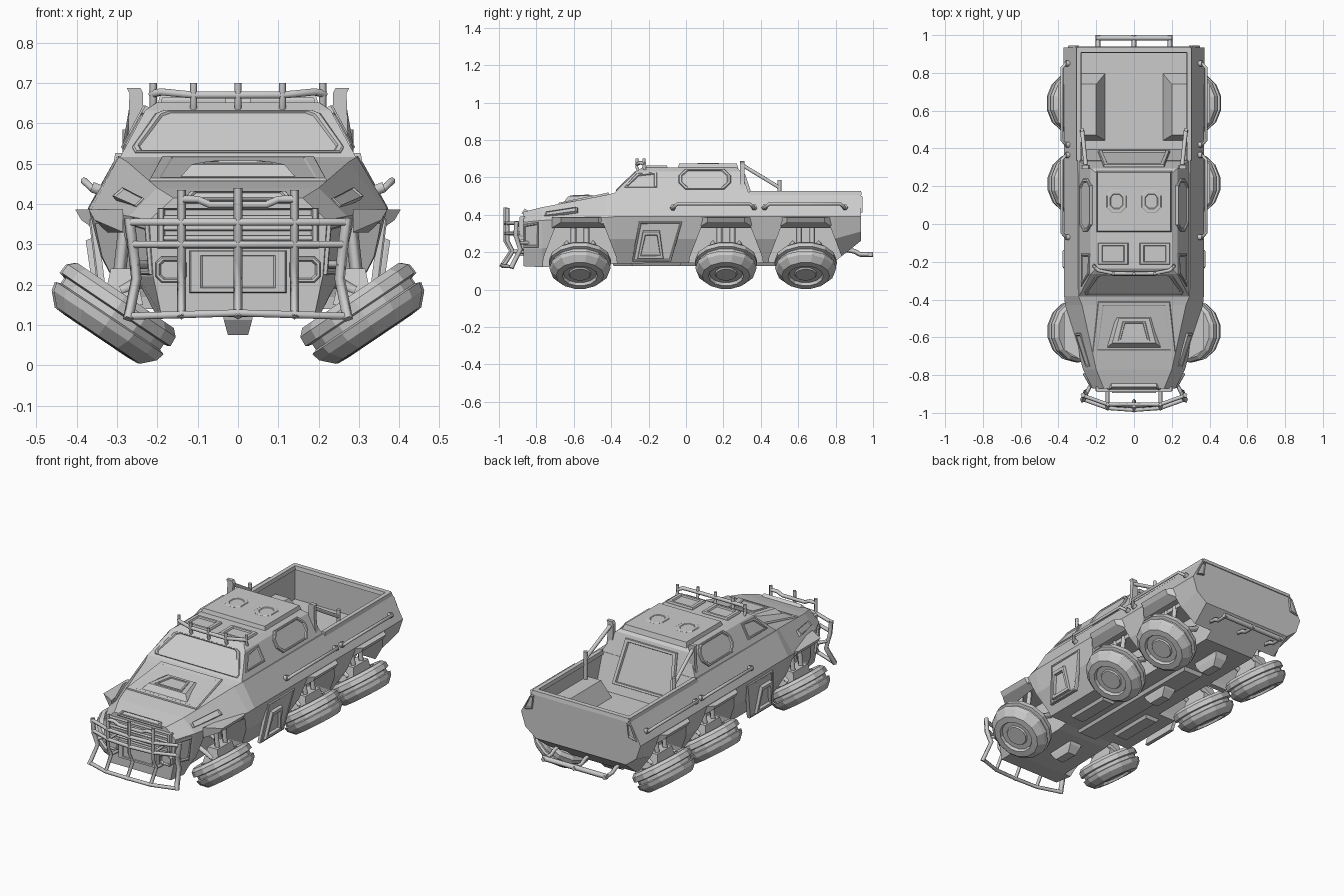
import bpy, bmesh
from math import sin, cos, pi, radians
from mathutils import Vector as V


def rings(name, rs, mirror=False):
    """Skin a list of equal-length point rings and cap both ends."""
    bm = bmesh.new()
    vs = [[bm.verts.new(p) for p in r] for r in rs]
    n = len(vs[0])
    for a, b in zip(vs, vs[1:]):
        for i in range(n):
            bm.faces.new((a[i], a[(i + 1) % n], b[(i + 1) % n], b[i]))
    bm.faces.new(vs[0])
    bm.faces.new(vs[-1])
    bmesh.ops.recalc_face_normals(bm, faces=bm.faces)
    me = bpy.data.meshes.new(name)
    bm.to_mesh(me)
    bm.free()
    return finish(bpy.data.objects.new(name, me), mirror)


def finish(ob, mirror):
    bpy.context.collection.objects.link(ob)
    if mirror:
        m = ob.modifiers.new("Mirror", 'MIRROR')
        m.use_mirror_merge = False
    return ob


def loft(name, sections):
    """Half sections (x, z) along y, mirrored into full rings."""
    return rings(name, [[(x, y, z) for x, z in h] + [(-x, y, z) for x, z in reversed(h)]
                        for y, h in sections])


def prism(name, yz, x0, x1, mirror=True):
    return rings(name, [[(x, y, z) for y, z in yz] for x in (x0, x1)], mirror)


def block(name, x0, x1, y0, y1, z0, z1, taper=0.0, mirror=False):
    t = taper
    return rings(name, [[(x0, y0, z0), (x1, y0, z0), (x1, y1, z0), (x0, y1, z0)],
                        [(x0 + t, y0 + t, z1), (x1 - t, y0 + t, z1),
                         (x1 - t, y1 - t, z1), (x0 + t, y1 - t, z1)]], mirror)


def plate(name, pts, out, h=0.01, w=0.015, sink=0.006, mirror=False):
    """Raised panel with a rim and a sunken middle."""
    pts, out = [V(p) for p in pts], V(out)
    c = sum(pts, V()) / len(pts)
    n = (pts[1] - pts[0]).cross(pts[2] - pts[0]).normalized()
    n = n if n.dot(out) > 0 else -n

    def ring(inset, d):
        return [c + (p - c) * (1 - inset / (p - c).length) + n * d for p in pts]
    return rings(name, [ring(0, -0.012), ring(0, h * 0.5), ring(0.004, h),
                        ring(w, h), ring(w + 0.005, h - sink)], mirror)


def tube(name, paths, r, mirror=False, res=1):
    cu = bpy.data.curves.new(name, 'CURVE')
    cu.dimensions, cu.bevel_depth, cu.bevel_resolution, cu.use_fill_caps = '3D', r, res, True
    for path in paths:
        s = cu.splines.new('POLY')
        s.points.add(len(path) - 1)
        for p, co in zip(s.points, path):
            p.co = (*co, 1)
    return finish(bpy.data.objects.new(name, cu), mirror)


def octagon(x0, x1, y0, y1, c):
    return [(x0 + c, y0), (x1 - c, y0), (x1, y0 + c), (x1, y1 - c),
            (x1 - c, y1), (x0 + c, y1), (x0, y1 - c), (x0, y0 + c)]


# Hull
rear_half = [(.30, .52), (.372, .39), (.34, .27), (.27, .145)]
hull = loft("hull", [
    (-.87, [(.16, .415), (.22, .36), (.21, .22), (.19, .125)]),
    (-.77, [(.20, .44), (.27, .37), (.25, .22), (.20, .12)]),
    (-.43, [(.275, .505), (.365, .385), (.335, .27), (.26, .13)]),
    (-.38, [(.295, .517), (.37, .39), (.34, .27), (.27, .14)]),
    (.79, rear_half),
    (.935, [(.30, .52), (.372, .39), (.345, .31), (.28, .26)])])

# Wheel arches and cargo bed cut from the hull
axles = {"front": -.567, "middle": .214, "rear": .64}
cutters = [prism(k + "_arch_cutter", [(y - .205, .05), (y - .195, .17), (y - .125, .352),
                                      (y + .125, .352), (y + .195, .17), (y + .205, .05)], .16, .6)
           for k, y in axles.items()]
cutters.append(block("bed_cutter", -.285, .285, .335, .915, .335, .7))
for c in cutters:
    b = hull.modifiers.new(c.name, 'BOOLEAN')
    b.operation, b.object, b.solver = 'DIFFERENCE', c, 'EXACT'
    c.hide_render = True
    c.display_type = 'WIRE'

# Cab with sloped back
rings("cab", [[(-x, f, z), (x, f, z), (x, r, z), (-x, r, z)] for x, f, r, z in
              [(.284, -.36, .395, .33), (.293, -.385, .335, .515),
               (.23, -.265, .295, .632), (.20, -.235, .27, .652)]])
block("roof_panel", -.2, .2, -.045, .28, .645, .673, .008)


def windscreen_y(z):
    return -.385 + (z - .515) * 1.026


def side(y, z):
    return (.293 - (z - .515) * .538, y, z)


plate("windscreen", [(x, windscreen_y(z), z) for x, z in
                     [(-.255, .527), (.255, .527), (.262, .54), (.205, .622), (.185, .63),
                      (-.185, .63), (-.205, .622), (-.262, .54)]], (0, -1, 1), .006, .014)
plate("front_side_window", [side(*p) for p in [(-.33, .545), (-.265, .62), (-.155, .625),
                                               (-.155, .545)]], (1, 0, 0), .006, mirror=True)
plate("octagon_side_window", [side(*p) for p in octagon(-.04, .24, .535, .642, .035)],
      (1, 0, 0), .01, mirror=True)
plate("rear_hatch", [(x, .335 - (z - .515) * .342 if z > .515 else .335 + (.515 - z) * .324, z)
                     for x, z in [(-.19, .38), (.19, .38), (.16, .615), (-.16, .615)]],
      (0, 1, 0), .015, .025, .01)
plate("roof_hatch", [(x, y, .671) for x, y in octagon(.04, .145, .06, .18, .028)],
      (0, 0, 1), .005, .022, .004, mirror=True)
plate("roof_vent", [(x, y, .652) for x, y in [(.03, -.215), (.19, -.215), (.19, -.1), (.03, -.1)]],
      (0, 0, 1), .012, .025, .008, mirror=True)

# Roof light rack
tube("roof_rack_bar", [[(-.215, -.22, .672), (-.19, -.245, .678), (-.11, -.262, .67),
                        (.11, -.262, .67), (.19, -.245, .678), (.215, -.22, .672)]], .010)
tube("roof_rack_posts", [[(x, y + .01, .63), (x, y, .655), (x, y, .7)] for x, y in
                         [(-.21, -.225), (-.11, -.263), (0, -.263), (.11, -.263), (.21, -.225)]], .009)


# Hood panel, scoop and fender lamps
def hood(x, y, d=0.0):
    return (x, y, .415 + (y + .87) * .206 + d)


plate("hood_panel", [hood(*p) for p in [(-.22, -.68), (.22, -.68), (.19, -.41), (-.19, -.41)]],
      (0, 0, 1), .01, .03, .002)
rings("hood_scoop", [[hood(-.15, -.66), hood(.15, -.66), hood(.10, -.485), hood(-.10, -.485)],
                     [hood(-.115, -.63, .034), hood(.115, -.63, .034),
                      hood(.08, -.50, .014), hood(-.08, -.50, .014)]])
plate("scoop_top", [hood(-.085, -.62, .032), hood(.085, -.62, .032), hood(.06, -.515, .015),
                    hood(-.06, -.515, .015)], (0, 0, 1), .005, .015, .008)
plate("fender_lamp", [(.232, -.755, .413), (.252, -.76, .393), (.31, -.58, .418), (.285, -.58, .44)],
      (1, -.3, 1), .004, .008, .004, mirror=True)

# Nose: grille, lamps, lower panel
plate("grille_frame", [(x, -.872, z) for x, z in [(-.2, .29), (.2, .29), (.2, .39), (-.2, .39)]],
      (0, -1, 0), .018, .015, .015)
tube("grille_slats", [[(-.19, -.88, z), (.19, -.88, z)] for z in (.315, .34, .365)], .007, res=0)
plate("hood_lip", [(-.14, -.868, .40), (.14, -.868, .40), (.12, -.85, .425), (-.12, -.85, .425)],
      (0, -1, .5), .014, .012)
plate("lower_nose_panel", [(x, -.872, z) for x, z in [(-.12, .18), (.12, .18), (.12, .285), (-.12, .285)]],
      (0, -1, 0), .022, .03, .004)
plate("headlamp", [(x, -.872, z) for x, z in octagon(.128, .205, .205, .27, .015)],
      (0, -1, 0), .014, .01, .01, mirror=True)
plate("nose_cheek", [(.222, -.866, .35), (.212, -.866, .225), (.248, -.79, .225), (.265, -.79, .36)],
      (1, -.6, 0), .008, .012, mirror=True)

# Front guard
xs = ((-.265, -.91), (-.14, -.955), (0, -.965), (.14, -.955), (.265, -.91))
tube("guard_cross_bars", [[(x, y, z) for x, y in xs] for z in (.30, .355)]
     + [[(x, y - .02, .13 - abs(x) * .03) for x, y in xs]]
     + [[(-.14, -.955, .412), (-.1, -.955, .412), (-.07, -.955, .398), (.07, -.955, .398),
         (.1, -.955, .412), (.14, -.955, .412)]], .010)
tube("guard_uprights", [[(x, y - .025, .12), (x, y + .03, .205), (x, y, .26), (x, y, top)]
                        for x, y, top in [(-.14, -.955, .435), (0, -.965, .44), (.14, -.955, .435)]], .011, res=0)
tube("guard_outer_uprights", [[(.272, -.935, .115), (.252, -.885, .215), (.26, -.91, .29),
                               (.27, -.905, .365)]], .014, True, 0)
tube("guard_mounts", [[(.14, -.955, .30), (.14, -.86, .30)], [(.14, -.93, .205), (.14, -.86, .2)],
                      [(.255, -.9, .25), (.21, -.82, .25)]], .010, True, 0)

# Arch flares, wheels and suspension
profile = [(.002, .058), (.055, .058), (.06, .05), (.088, .05), (.094, .066), (.128, .064),
           (.158, .034), (.164, .012), (.150, .008), (.150, -.010), (.167, -.014), (.165, -.04),
           (.148, -.056), (.105, -.056), (.095, -.035), (.03, -.035)]
tilt = radians(34)
n, d = V((sin(tilt), 0, -cos(tilt))), V((cos(tilt), 0, sin(tilt)))
for k, y in axles.items():
    c = V((.31 if k != "rear" else .315, y, .127))
    rings(k + "_wheel", [[c + n * a + d * (r * cos(t)) + V((0, r * sin(t), 0))
                          for t in [(i + .5) * 2 * pi / 14 for i in range(14)]]
                         for r, a in profile], True)
    a, b, tip = (.285, .325, .37) if k == "front" else (.345, .345, .403)
    rings(k + "_arch_flare", [
        [(a, y - .15, .388), (a, y - .15, .33), (b, y + .15, .33), (b, y + .15, .388)],
        [(tip, y - .10, .386), (tip - .015, y - .10, .36), (tip - .015, y + .10, .36),
         (tip, y + .10, .386)]], True)
    tube(k + "_suspension_arms", [[(.15, y + s, .25), (.29, y + s, .185)] for s in (-.07, .07)]
         + [[(.28, y + s, .35), (.30, y + s, .17)] for s in (-.035, .035)], .016, True, 0)
    block(k + "_hub_carrier", .235, .335, y - .085, y + .085, .15, .24, .02, True)
    rings(k + "_differential", [[(-x, y - l, z), (x, y - l, z), (x, y + l, z), (-x, y + l, z)]
                                for x, l, z in [(.025, .05, .075), (.035, .08, .112), (.04, .09, .15)]])

# Door step between the wheels
plate("side_step", [(.335, -.29, .15), (.362, -.25, .365), (.362, -.02, .365), (.335, -.08, .15)],
      (1, 0, 0), .008, .012, .003, mirror=True)
plate("step_recess", [(.338, -.26, .165), (.36, -.23, .315), (.36, -.14, .315), (.338, -.12, .165)],
      (1, 0, 0), .018, .025, .02, mirror=True)

# Cargo bed fittings
rings("bed_wheel_box", [[(.15, .44, .33), (.287, .44, .33), (.287, .80, .33), (.15, .80, .33)],
                        [(.20, .47, .43), (.287, .47, .43), (.287, .74, .43), (.20, .74, .43)]], True)
block("bed_rim", .277, .308, .335, .935, .505, .526, .004, True)
block("tailgate_rim", -.3, .3, .905, .94, .505, .526, .004)
plate("tail_lamp", [(.30, .936, .42), (.35, .936, .41), (.31, .936, .5), (.29, .936, .5)],
      (0, 1, 0), .008, .008, mirror=True)
rings("bed_upright", [[(x, y, z) for x, y in [(a, .29), (a + .034, .29), (a + .034, .312), (a, .312)]]
                      for a, z in [(.255, .5), (.238, .58), (.235, .675), (.242, .688)]], True)
tube("bed_brace", [[(.255, .31, .66), (.275, .5, .545)]], .011, True)
tube("bed_post", [[(.275, .5, .35), (.275, .5, .585)]], .011, True)

# Side hand rails
for name, a, b in (("forward_rail", -.07, .365), ("rear_rail", .42, .85)):
    tube(name, [[(.335, a, .435), (.36, a, .437), (.382, a + .025, .458),
                 (.382, b - .025, .458), (.36, b, .437), (.335, b, .435)]], .009, True)
    tube(name + "_feet", [[(.335, y, .432), (.362, y, .442)] for y in (a, b)], .015, True)

# Underbody spine and rear step
block("underbody_spine", -.07, .07, -.4, .5, .15, .125, .015)
block("underbody_tank", .1, .2, -.3, -.02, .15, .125, .015, True)
tube("rear_step_bar", [[(-.2, .985, .19), (.2, .985, .19)]], .014)
tube("rear_step_arms", [[(x, .84, .215), (x, .9, .205), (x, .93, .188), (x, 1, .188)]
                        for x in (-.19, 0, .19)], .013, res=0)
